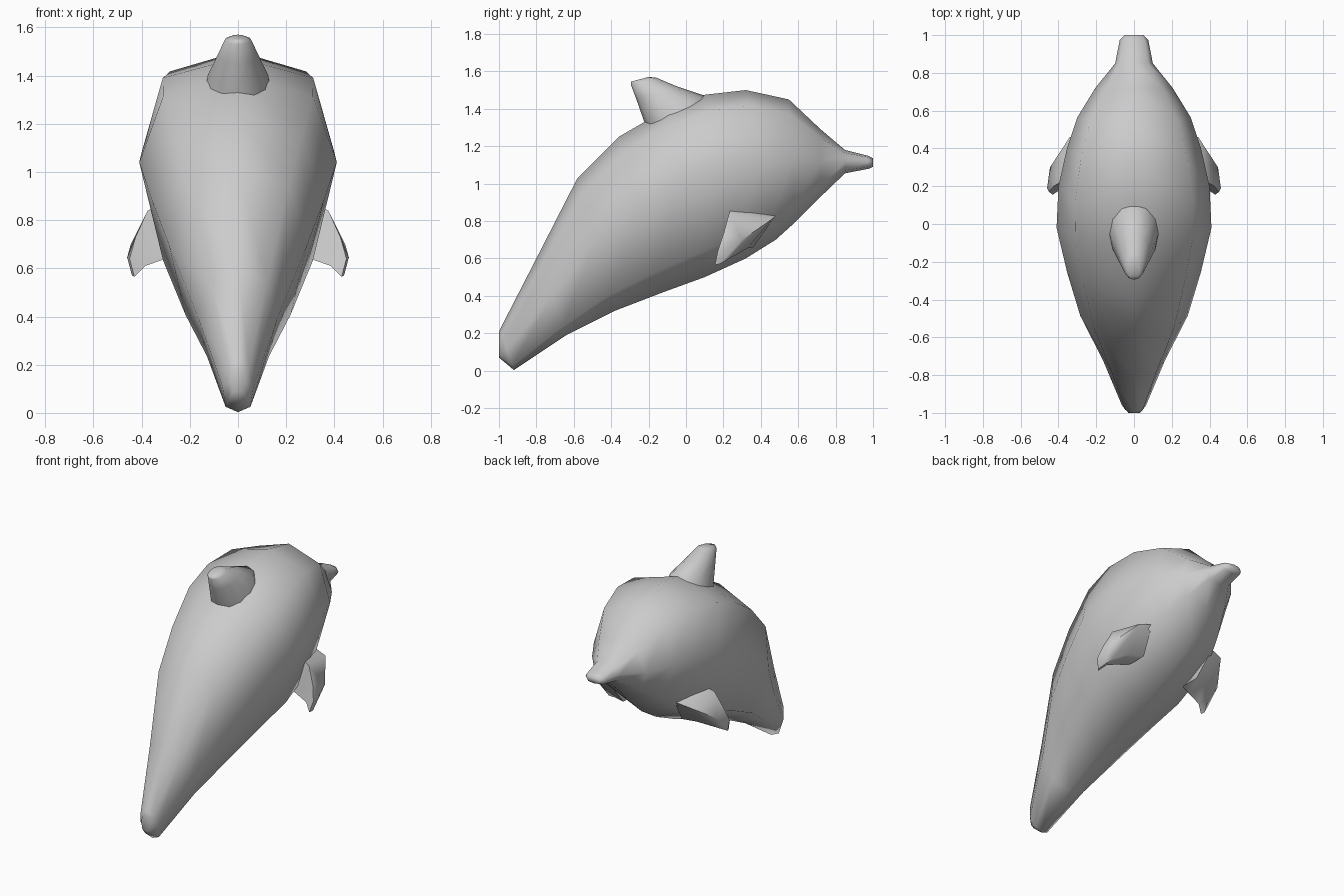
import bpy, bmesh, math
from mathutils import Vector

if "Cube" in bpy.data.objects:
    bpy.data.objects.remove(bpy.data.objects["Cube"])


def spow(v, p):
    return math.copysign(abs(v) ** p, v)


def loft(name, rings, angle=75):
    """Skin a list of equal-length point rings and cap both ends."""
    bm = bmesh.new()
    vr = [[bm.verts.new(p) for p in r] for r in rings]
    n = len(vr[0])
    for a, b in zip(vr, vr[1:]):
        for i in range(n):
            j = (i + 1) % n
            bm.faces.new((a[i], a[j], b[j], b[i]))
    bm.faces.new(vr[0])
    bm.faces.new(vr[-1])
    bmesh.ops.recalc_face_normals(bm, faces=bm.faces)
    me = bpy.data.meshes.new(name)
    bm.to_mesh(me)
    bm.free()
    ob = bpy.data.objects.new(name, me)
    bpy.context.collection.objects.link(ob)
    bpy.ops.object.select_all(action='DESELECT')
    ob.select_set(True)
    bpy.context.view_layer.objects.active = ob
    bpy.ops.object.shade_smooth_by_angle(angle=math.radians(angle))
    return ob


def section(a, b, w, up=2.0, low=2.0, lift=0.0, n=8):
    """Superellipse ring spanning side-view points a (top) and b (bottom)."""
    a, b = Vector((0, *a)), Vector((0, *b))
    c, h = (a + b) / 2, (a - b) / 2
    pts = []
    for i in range(n):
        t = 2 * math.pi * i / n
        s, x = math.sin(t), math.cos(t)
        p = 2 / (up if s > 0.01 else low)
        z = spow(s, p) + lift * (1 - s * s) ** 2
        pts.append(c + Vector((w * spow(x, p), 0, 0)) + h * z)
    return pts


# body: tail to beak, (top yz, bottom yz, half width, upper/lower roundness, lift of widest line)
body = [
    ((-1.0, .20), (-1.0, .07), .03, 2, 2.2),
    ((-.995, .22), (-.92, .003), .065, 2, 3),
    ((-.80, .60), (-.64, .19), .165, 2.2, 2.8),
    ((-.58, 1.03), (-.38, .32), .285, 2.3, 2.6, .05),
    ((-.36, 1.25), (-.12, .42), .355, 2.3, 2.5, .1),
    ((-.10, 1.40), (.10, .50), .41, 2.5, 2.5, .2),
    ((.10, 1.475), (.32, .60), .40, 2.8, 2.4, .1),
    ((.32, 1.50), (.48, .70), .355, 3.0, 2.3),
    ((.55, 1.45), (.58, .79), .30, 2.6, 2.2),
    ((.72, 1.29), (.72, .93), .205, 2.3, 2.2),
    ((.85, 1.18), (.85, 1.055), .10, 2.4, 2.4),
    ((.97, 1.15), (.98, 1.08), .075, 2.6, 2.6),
    ((1.0, 1.135), (1.0, 1.09), .05, 2.6, 2.6),
]
loft("body", [section(*s) for s in body])

# dorsal fin: front and rear points of each level
fin = [
    ((.14, 1.33), (-.17, 1.22), .15),
    ((.10, 1.47), (-.225, 1.335), .125),
    ((-.05, 1.52), (-.265, 1.45), .085),
    ((-.16, 1.567), (-.295, 1.53), .055),
    ((-.20, 1.57), (-.295, 1.545), .03),
]
loft("dorsal_fin", [section(*s, n=12) for s in fin])

# side flippers
flipper = [
    [(.27, .25, .88), (.25, .48, .83), (.22, .36, .66), (.22, .22, .66)],
    [(.375, .23, .84), (.34, .46, .81), (.31, .33, .655), (.30, .20, .64)],
    [(.425, .20, .73), (.445, .30, .70), (.40, .26, .615), (.385, .185, .61)],
    [(.45, .17, .64), (.46, .19, .645), (.44, .18, .57), (.43, .155, .565)],
]
for side, name in ((1, "right_flipper"), (-1, "left_flipper")):
    loft(name, [[(side * x, y, z) for x, y, z in r] for r in flipper], 80)
